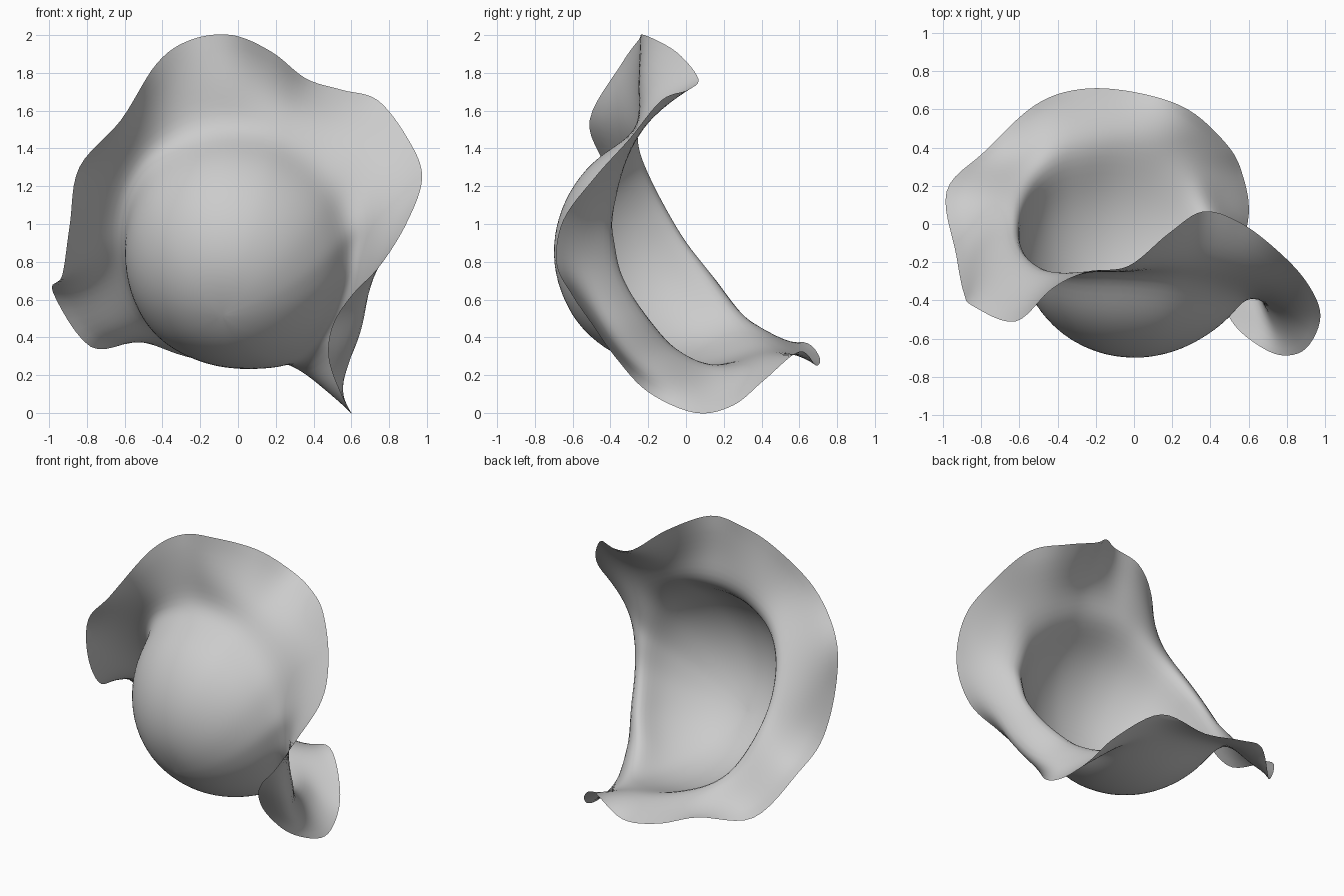
import bpy, bmesh
from mathutils import Vector as V

# wavy outer edge, from the top round clockwise as seen from the front
RIM = [(-.03,-.22,2), (.18,-.05,1.91), (.36,.065,1.77), (.55,.01,1.71), (.74,-.13,1.655), (.9,-.3,1.45),
       (.975,-.48,1.25), (.9,-.65,1.02), (.76,-.685,.79), (.6,-.6,.62), (.5,-.49,.46), (.48,-.37,.29),
       (.54,-.2,.11), (.6,.05,0), (.57,.25,.04), (.49,.41,.17), (.28,.6,.325), (0,.69,.25),
       (-.28,.705,.3), (-.52,.62,.375), (-.78,.38,.35), (-.98,.17,.64), (-.93,-.16,.73), (-.89,-.36,1),
       (-.84,-.43,1.3), (-.62,-.51,1.55), (-.43,-.34,1.85), (-.25,-.25,1.975)]
# middle of the brim
MID = [(-.03,-.26,1.72), (.17,-.22,1.67), (.32,-.2,1.6), (.48,-.22,1.53), (.65,-.28,1.44), (.76,-.37,1.28),
       (.79,-.47,1.1), (.77,-.51,.94), (.735,-.52,.77), (.71,-.47,.6), (.69,-.4,.43), (.63,-.28,.28),
       (.57,-.12,.2), (.47,.08,.14), (.42,.25,.15), (.34,.38,.23), (.2,.49,.31), (-.03,.55,.32),
       (-.26,.56,.35), (-.46,.49,.4), (-.65,.33,.43), (-.77,.17,.65), (-.77,0,.8), (-.78,-.14,1),
       (-.7,-.25,1.25), (-.55,-.33,1.48), (-.37,-.27,1.63), (-.2,-.25,1.7)]
# mouth of the bowl
NECK = [(-.02,-.25,1.5), (.16,-.27,1.47), (.27,-.29,1.42), (.4,-.32,1.34), (.5,-.35,1.24), (.57,-.36,1.12),
        (.61,-.37,1), (.62,-.35,.9), (.61,-.32,.76), (.57,-.25,.63), (.53,-.17,.52), (.47,-.09,.42),
        (.42,-.02,.35), (.36,.1,.28), (.3,.22,.26), (.2,.31,.28), (.08,.37,.31), (-.09,.4,.35),
        (-.25,.39,.41), (-.39,.36,.47), (-.51,.27,.57), (-.58,.13,.76), (-.6,.01,.92), (-.59,-.07,1.06),
        (-.55,-.15,1.2), (-.45,-.22,1.35), (-.28,-.25,1.45), (-.15,-.25,1.49)]
CENTRE, RADIUS = V((0, -.1, .85)), .605
POLE = V((-.15, -.8, -.55)).normalized()


def spline(a, b, c, d, t):
    return .5 * (2*b + (c - a)*t + (2*a - 5*b + 4*c - d)*t*t + (3*b - a - 3*c + d)*t**3)


def smooth_loop(points, n=6):
    p = [V(q) for q in points]
    k = len(p)
    return [spline(p[i-1], p[i], p[(i+1) % k], p[(i+2) % k], j/n) for i in range(k) for j in range(n)]


def smooth_path(p, n=5):
    p = [2*p[0] - p[1]] + p + [2*p[-1] - p[-2]]
    out = [spline(*p[i-1:i+3], j/n) for i in range(1, len(p)-2) for j in range(n)]
    return out + [p[-2]]


# each spoke runs over the round bowl, through the mouth and out along the brim
def spoke(neck, mid, rim):
    d = neck - CENTRE
    bowl = [CENTRE + POLE.slerp(d.normalized(), t) * (RADIUS + (d.length - RADIUS) * t**4)
            for t in (0, .2, .4, .6, .8)]
    return smooth_path(bowl + [neck, mid, rim])


spokes = [spoke(*s) for s in zip(smooth_loop(NECK), smooth_loop(MID), smooth_loop(RIM))]

bm = bmesh.new()
tip = bm.verts.new(CENTRE + POLE * RADIUS)
grid = [[bm.verts.new(p) for p in s[1:]] for s in spokes]
for i, a in enumerate(grid):
    b = grid[(i+1) % len(grid)]
    bm.faces.new((tip, a[0], b[0]))
    for j in range(len(a)-1):
        bm.faces.new((a[j], a[j+1], b[j+1], b[j]))
# even out the sheet, keeping its edge
inner = [v for v in bm.verts if not v.is_boundary]
for _ in range(14):
    bmesh.ops.smooth_vert(bm, verts=inner, factor=.5, use_axis_x=True, use_axis_y=True, use_axis_z=True)
bmesh.ops.recalc_face_normals(bm, faces=bm.faces)
for f in bm.faces:
    f.smooth = True
mesh = bpy.data.meshes.new("wavy_bowl")
bm.to_mesh(mesh)
bm.free()
bpy.context.collection.objects.link(bpy.data.objects.new("wavy_bowl", mesh))
